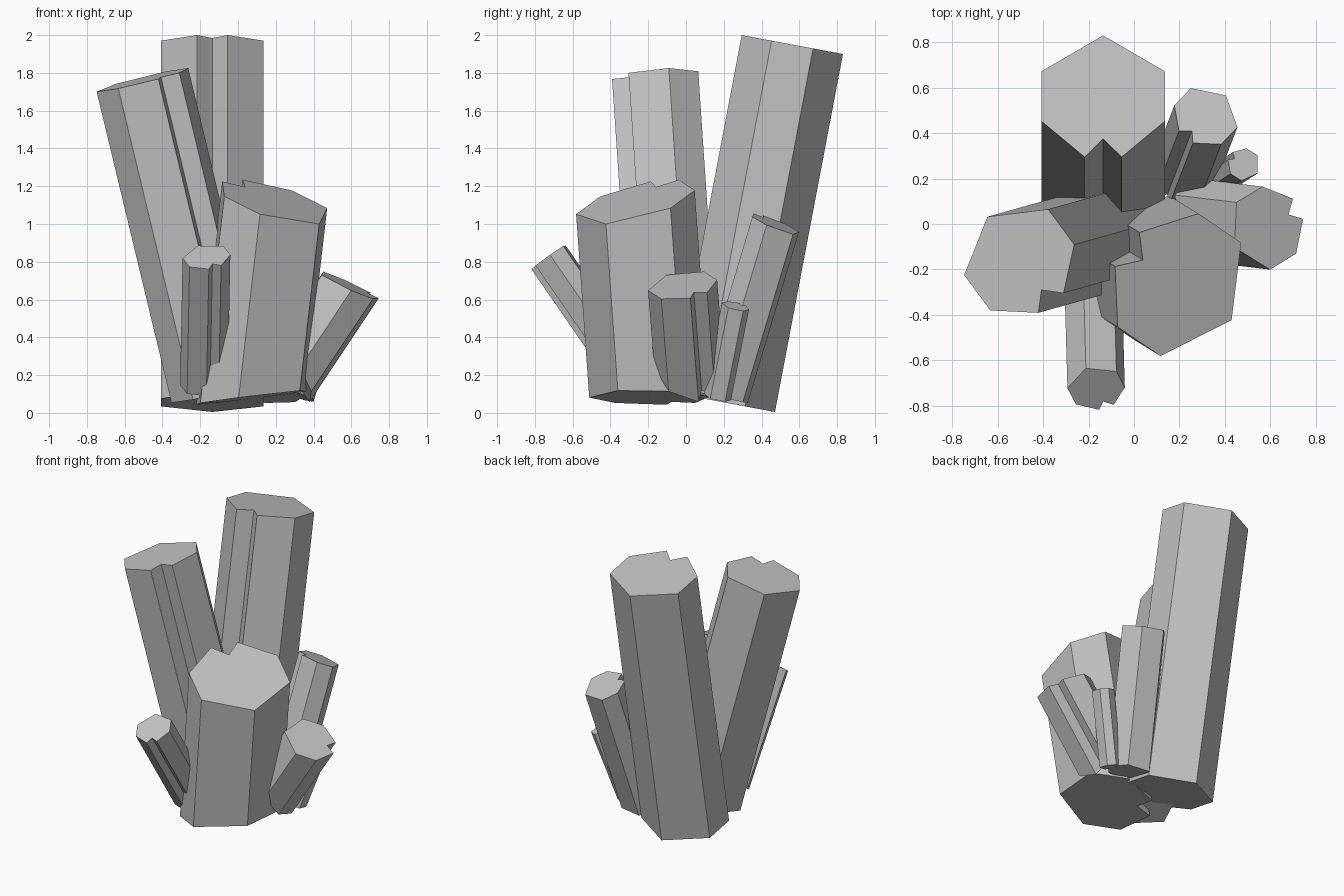
import bpy
import bmesh
from mathutils import Vector

default_cube = bpy.data.objects.get("Cube")
if default_cube:
    bpy.data.objects.remove(default_cube, do_unlink=True)

# One stone grey for the whole cluster
stone = bpy.data.materials.new("stone_grey")
stone.use_nodes = True
grey = (0.54, 0.54, 0.54, 1.0)
stone.diffuse_color = grey
stone.node_tree.nodes["Principled BSDF"].inputs["Base Color"].default_value = grey

# Shared cross-section: a hexagon whose one corner is replaced by a V notch
half = [(0.3, -1), (1, -0.41), (1, 0.41)]
profile = half + [(0, 1)] + [(-p, q) for p, q in reversed(half)] + [(0, -0.7)]


def crystal(name, top, foot, side, back, wedge=0.0):
    """Leaning notched prism from foot to top.

    side and back span the cross-section, with the notch opposite back.
    wedge shortens the shaft towards back, so the two ends are not parallel.
    """
    top, foot, side, back = map(Vector, (top, foot, side, back))
    axis = (top - foot) / (top.z - foot.z)
    bm = bmesh.new()
    upper, lower = [], []
    for p, q in profile:
        offset = side * p + back * q
        upper.append(bm.verts.new(top + offset))
        lower.append(bm.verts.new(foot + offset + axis * wedge * q))
    bm.faces.new(upper)
    bm.faces.new(lower[::-1])
    count = len(profile)
    for i in range(count):
        j = (i + 1) % count
        bm.faces.new((lower[i], lower[j], upper[j], upper[i]))
    bmesh.ops.recalc_face_normals(bm, faces=bm.faces[:])
    mesh = bpy.data.meshes.new(name)
    bm.to_mesh(mesh)
    bm.free()
    mesh.materials.append(stone)
    obj = bpy.data.objects.new(name, mesh)
    bpy.context.collection.objects.link(obj)
    return obj


# Large shafts
crystal("tall_back_crystal", top=(-0.136, 0.563, 1.95), foot=(-0.136, 0.203, 0.055),
        side=(0.272, 0, 0), back=(0, 0.268, -0.05))
crystal("tall_right_crystal", top=(-0.506, -0.158, 1.763), foot=(-0.11, -0.047, 0.116),
        side=(0.185, 0.145, 0.054), back=(-0.14, 0.19, -0.021))
crystal("thick_front_crystal", top=(0.2, -0.268, 1.115), foot=(0.08, -0.194, 0.083),
        side=(0.178, 0.25, 0.016), back=(0.23, -0.156, -0.115), wedge=0.15)

# Smaller shoots around the base
crystal("left_shoot", top=(0.583, -0.018, 0.676), foot=(0.284, 0.018, 0.227),
        side=(0.074, -0.148, -0.05), back=(-0.14, -0.085, 0.054), wedge=0.1)
crystal("front_shoot", top=(-0.167, -0.722, 0.828), foot=(-0.18, -0.258, 0.156),
        side=(0.108, 0.037, 0.032), back=(-0.045, 0.086, 0.057))
crystal("back_left_shoot", top=(0.317, 0.475, 0.998), foot=(0.211, 0.2, 0.08),
        side=(-0.103, 0.086, -0.018), back=(0.088, 0.092, -0.053), wedge=0.03)
crystal("tiny_left_shoot", top=(0.485, 0.262, 0.565), foot=(0.34, 0.166, 0.085),
        side=(0.035, 0.056, -0.022), back=(0.06, -0.038, -0.01))
